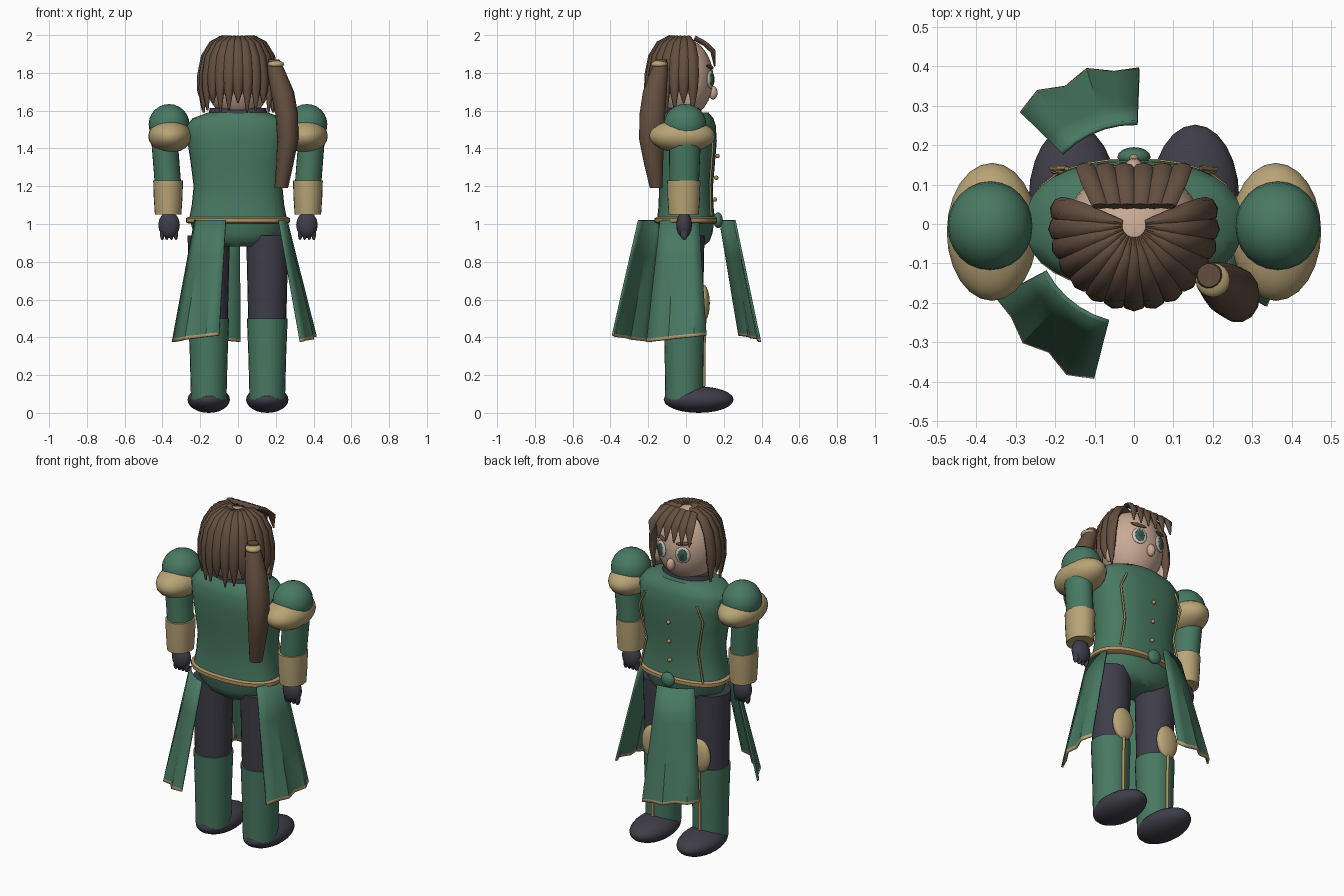
import bpy, bmesh, math
from mathutils import Vector

if "Cube" in bpy.data.objects:
    bpy.data.objects.remove(bpy.data.objects["Cube"])

def material(name, r, g, b):
    m = bpy.data.materials.new(name)
    m.diffuse_color = (r, g, b, 1)
    m.use_nodes = True
    m.node_tree.nodes["Principled BSDF"].inputs["Base Color"].default_value = m.diffuse_color
    return m

GREEN = material("forest_green", 0.065, 0.19, 0.122)
GOLD = material("pale_gold", 0.48, 0.37, 0.18)
TRIM = material("bronze_trim", 0.44, 0.29, 0.13)
DARK = material("charcoal", 0.05, 0.048, 0.066)
HAIR = material("brown_hair", 0.125, 0.076, 0.05)
SKIN = material("skin", 0.58, 0.40, 0.30)
WHITE = material("eye_white", 0.62, 0.55, 0.48)
IRIS = material("eye_green", 0.03, 0.13, 0.09)

def finish(o, mat, angle=40):
    if mat:
        o.data.materials.append(mat)
    bpy.ops.object.select_all(action='DESELECT')
    bpy.context.view_layer.objects.active = o
    o.select_set(True)
    bpy.ops.object.shade_smooth_by_angle(angle=math.radians(angle))
    return o

def blob(name, loc, size, mat, rot=(0, 0, 0), seg=24):
    bpy.ops.mesh.primitive_uv_sphere_add(segments=seg, ring_count=seg // 2, radius=1,
                                         location=loc, rotation=rot)
    o = bpy.context.object
    o.name, o.scale = name, size
    return finish(o, mat)

def skin_rings(name, rings, mat, angle=40):
    """Join equal point rings into a capped solid."""
    bm = bmesh.new()
    vs = [[bm.verts.new(p) for p in r] for r in rings]
    n = len(vs[0])
    for a, b in zip(vs, vs[1:]):
        for i in range(n):
            bm.faces.new((a[i], a[(i + 1) % n], b[(i + 1) % n], b[i]))
    bm.faces.new(vs[0])
    bm.faces.new(vs[-1])
    bmesh.ops.recalc_face_normals(bm, faces=bm.faces)
    me = bpy.data.meshes.new(name)
    bm.to_mesh(me)
    bm.free()
    o = bpy.data.objects.new(name, me)
    bpy.context.collection.objects.link(o)
    return finish(o, mat, angle)

def loft(name, sections, mat, n=24, power=2.0):
    """Sections are (cx, cy, z, rx, ry); power above 2 squares the outline."""
    def s(v):
        return math.copysign(abs(v) ** (2 / power), v)
    rings = []
    for cx, cy, z, rx, ry in sections:
        ang = [2 * math.pi * i / n for i in range(n)]
        rings.append([(cx + rx * s(math.cos(t)), cy + ry * s(math.sin(t)), z) for t in ang])
    return skin_rings(name, rings, mat)

def strand(name, path, side, widths, thick, mat, n=8):
    """Flattened tapering lock of hair along a path."""
    path, side, rings = [Vector(p) for p in path], Vector(side), []
    for i, p in enumerate(path):
        t = (path[min(i + 1, len(path) - 1)] - path[max(i - 1, 0)]).normalized()
        out = t.cross(side).normalized()
        k = thick * min(1, widths[i] / 0.015)
        rings.append([p + side * widths[i] * math.cos(a) + out * k * math.sin(a)
                      for a in (2 * math.pi * j / n for j in range(n))])
    return skin_rings(name, rings, mat, 50)

def piping(name, pts, r, mat):
    cu = bpy.data.curves.new(name, 'CURVE')
    cu.dimensions, cu.bevel_depth, cu.bevel_resolution = '3D', r, 1
    sp = cu.splines.new('POLY')
    sp.points.add(len(pts) - 1)
    for q, p in zip(sp.points, pts):
        q.co = (*p, 1)
    o = bpy.data.objects.new(name, cu)
    bpy.context.collection.objects.link(o)
    cu.materials.append(mat)

# Torso, pelvis, belt, collar (the figure faces +y)
loft("tunic", [(0, 0, 1.01, .262, .155), (0, 0, 1.1, .245, .145), (0, 0, 1.2, .235, .143),
               (0, 0, 1.32, .25, .153), (0, 0, 1.44, .268, .163), (0, 0, 1.52, .275, .158),
               (0, 0, 1.56, .24, .145), (0, 0, 1.59, .16, .12)], GREEN, 32, 2.4)
loft("pelvis", [(0, 0, 1.02, .255, .15), (0, 0, .95, .235, .14), (0, 0, .91, .2, .125),
                (0, 0, .88, .13, .09)], GREEN)
loft("belt", [(0, 0, 1.003, .262, .155), (0, 0, 1.01, .276, .167), (0, 0, 1.03, .276, .167),
              (0, 0, 1.037, .262, .155)], TRIM, 32, 2.3)
blob("belt_gem", (0, .17, 1.02), (.042, .025, .042), GREEN, seg=16)
loft("collar", [(0, -.02, 1.55, .16, .11), (0, -.02, 1.615, .15, .10)], DARK)
for z in (1.13, 1.245, 1.36):
    blob("button", (0, .153 + .06 * (z - 1.13), z), (.012, .012, .012), TRIM, seg=10)

# Paired parts
for sx, tag in ((-1, "left"), (1, "right")):
    piping("tunic_seam_" + tag, [(sx * .17, .142, 1.49), (sx * .21, .141, 1.40),
                                 (sx * .17, .127, 1.21), (sx * .205, .133, 1.04)], .006, TRIM)
    # Arm
    X = sx * .365
    blob("shoulder_cap_" + tag, (X, -.005, 1.527), (.108, .113, .108), GREEN)
    blob("pauldron_" + tag, (sx * .36, -.02, 1.465), (.115, .175, .088), GOLD)
    loft("sleeve_" + tag, [(sx * .37, -.01, 1.2, .07, .078), (sx * .392, -.005, 1.48, .07, .085)], GREEN)
    loft("bracer_" + tag, [(sx * .37, -.012, 1.05, .07, .08), (sx * .37, -.012, 1.14, .076, .086),
                           (sx * .37, -.012, 1.23, .079, .088)], GOLD)
    blob("hand_" + tag, (X, -.01, .995), (.057, .042, .07), DARK, seg=16)
    for i in range(4):
        blob("finger_" + tag, (X + (i - 1.5) * .024, -.01, .95), (.013, .02, .036), DARK, seg=10)
    # Leg
    L = sx * .155
    loft("thigh_" + tag, [(L, -.01, .45, .1, .098), (L, -.01, .7, .106, .103), (L, -.01, .94, .112, .108)], DARK)
    loft("boot_" + tag, [(L, -.01, .07, .094, .1), (L, -.01, .3, .1, .103), (L, -.01, .5, .108, .108)], GREEN)
    blob("shoe_" + tag, (L, .067, .07), (.112, .185, .07), DARK)
    blob("knee_guard_" + tag, (L, .092, .58), (.068, .034, .098), GOLD)
    piping("boot_stripe_" + tag, [(L, .094, .12), (L, .095, .3), (L, .1, .5)], .009, TRIM)

# Three hanging skirt panels with a rippled gold hem
RIPPLE = (.392, .386, .408, .386, .414, .4)
for start, tag in ((88, "front"), (208, "back"), (328, "side")):
    bm = bmesh.new()
    rows = []
    for f in (0, .3, .65, .975, 1):
        row = []
        for i, r in enumerate(RIPPLE):
            u = i / 5
            a = math.radians(start + 47.5 * u)
            rad, zb = .257 + (r - .257) * f, .375 + .035 * u
            row.append(bm.verts.new((rad * math.cos(a), rad * math.sin(a), 1.02 + (zb - 1.02) * f)))
        rows.append(row)
    for j in range(4):
        for i in range(5):
            f = bm.faces.new((rows[j][i], rows[j + 1][i], rows[j + 1][i + 1], rows[j][i + 1]))
            f.material_index = int(j == 3)
    me = bpy.data.meshes.new("skirt_panel_" + tag)
    bm.to_mesh(me)
    bm.free()
    o = bpy.data.objects.new("skirt_panel_" + tag, me)
    bpy.context.collection.objects.link(o)
    o.data.materials.append(GREEN)
    finish(o, GOLD, 30)
    mod = o.modifiers.new("cloth", 'SOLIDIFY')
    mod.thickness, mod.offset = .012, 0

# Head and face
blob("head", (0, -.02, 1.77), (.175, .165, .215), SKIN, seg=32)
blob("nose", (0, .143, 1.695), (.024, .024, .036), SKIN, seg=16)
for sx, tag in ((-1, "left"), (1, "right")):
    rot = (0, 0, -sx * math.radians(22))
    d = Vector((sx * math.sin(.38), math.cos(.38), 0))
    eye = Vector((sx * .07, .13, 1.765))
    blob("eye_" + tag, eye, (.042, .013, .048), WHITE, rot, 16)
    blob("iris_" + tag, eye + d * .009, (.027, .008, .036), IRIS, rot, 16)
    blob("pupil_" + tag, eye + d * .015, (.012, .004, .02), DARK, rot, 12)
    blob("eyebrow_" + tag, (sx * .075, .127, 1.832), (.046, .01, .01), HAIR,
         (0, -sx * .15, rot[2]), 12)
    blob("ear_" + tag, (sx * .178, .01, 1.67), (.02, .032, .055), SKIN, seg=16)

# Hair locks fanned around the crown
N = 15
for i in range(N):
    a = math.radians(168 + 204 * i / (N - 1))
    tip = (1.60, 1.64, 1.59)[i % 3]
    prof = [(.03, 1.975), (.08, 1.978), (.135, 1.95), (.175, 1.885), (.194, 1.79), (.196, 1.71), (.19, tip)]
    path = [(r * math.cos(a), r * math.sin(a) - .004, z) for r, z in prof]
    strand("hair_lock", path, (-math.sin(a), math.cos(a), 0),
           [.008, .019, .03, .034, .033, .026, .004], .022, HAIR)

# Fringe above the forehead
for i in range(6):
    k = (i - 2.5) / 2.5
    strand("fringe_lock", [(k * .085, .045, 1.985), (k * .107, .1, 1.955), (k * .122, .142, 1.915),
                           (k * .128, .152, 1.835)], (1, 0, 0), [.022, .026, .026, .004], .014, HAIR)

# Side ponytail with its tie
loft("ponytail", [(.19, -.13, 1.87, .03, .03), (.2, -.14, 1.82, .045, .045), (.235, -.165, 1.7, .062, .065),
                  (.258, -.178, 1.58, .06, .07), (.264, -.182, 1.45, .056, .068),
                  (.248, -.172, 1.32, .046, .052), (.229, -.158, 1.19, .036, .034)], HAIR, 14)
blob("ponytail_tie", (.2, -.142, 1.845), (.044, .044, .022), GOLD, seg=16)
